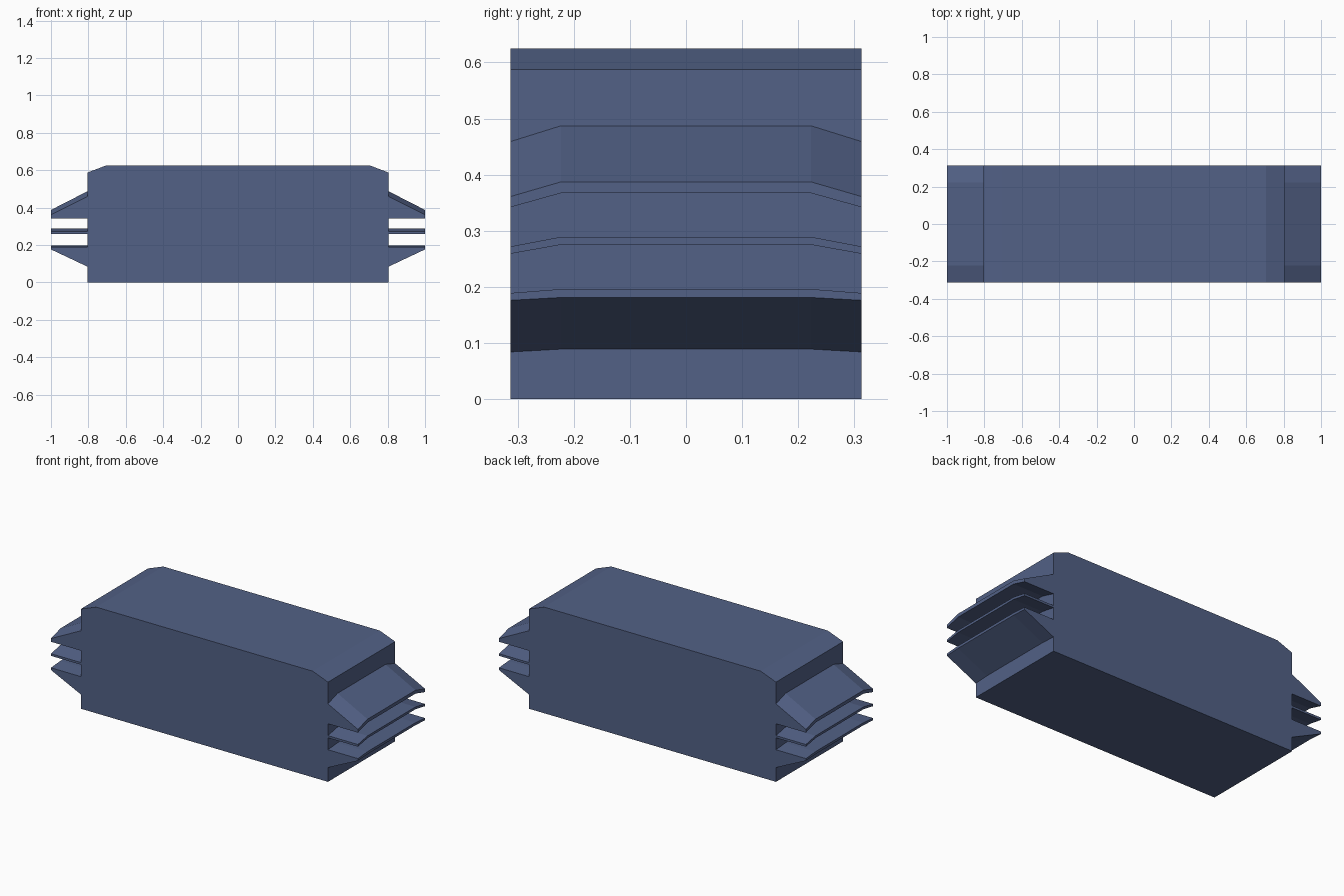
import bpy, bmesh

if "Cube" in bpy.data.objects:
    bpy.data.objects.remove(bpy.data.objects["Cube"])

ROOT, TIP = 0.805, 1.0
HALF_Y, FLAT_Y = 0.3125, 0.223


def loft(name, sections):
    """Closed solid through matching loops of points."""
    bm = bmesh.new()
    loops = [[bm.verts.new(p) for p in s] for s in sections]
    n = len(loops[0])
    for a, b in zip(loops, loops[1:]):
        for i in range(n):
            j = (i + 1) % n
            bm.faces.new((a[i], a[j], b[j], b[i]))
    bm.faces.new(loops[0])
    bm.faces.new(loops[-1])
    bmesh.ops.recalc_face_normals(bm, faces=bm.faces)
    mesh = bpy.data.meshes.new(name)
    bm.to_mesh(mesh)
    bm.free()
    obj = bpy.data.objects.new(name, mesh)
    bpy.context.collection.objects.link(obj)
    mat = bpy.data.materials.get("slate_blue") or bpy.data.materials.new("slate_blue")
    mat.diffuse_color = (0.085, 0.12, 0.24, 1)
    mat.use_nodes = True
    mat.node_tree.nodes["Principled BSDF"].inputs["Base Color"].default_value = mat.diffuse_color
    mesh.materials.append(mat)
    return obj


# Main block with chamfered top ends
profile = [(-ROOT, 0), (ROOT, 0), (ROOT, 0.587), (0.705, 0.625),
           (-0.705, 0.625), (-ROOT, 0.587)]
loft("body", [[(x, y, z) for x, z in profile] for y in (-HALF_Y, HALF_Y)])


# End fins whose front and back edges droop, mirrored to both ends
def fin(name, centre, edge):
    # heights: root bottom, tip bottom, tip top, root top
    def section(y, heights):
        return [(x, y, z) for x, z in zip((ROOT, TIP, TIP, ROOT), heights)]
    obj = loft(name, [section(-HALF_Y, edge), section(-FLAT_Y, centre),
                      section(FLAT_Y, centre), section(HALF_Y, edge)])
    mirror = obj.modifiers.new("mirror", 'MIRROR')
    mirror.use_axis[0] = True


fin("upper_fins", (0.367, 0.367, 0.387, 0.487), (0.342, 0.342, 0.361, 0.459))
fin("middle_fins", (0.275, 0.275, 0.289, 0.289), (0.259, 0.259, 0.272, 0.272))
fin("lower_fins", (0.089, 0.181, 0.196, 0.196), (0.084, 0.176, 0.189, 0.189))
